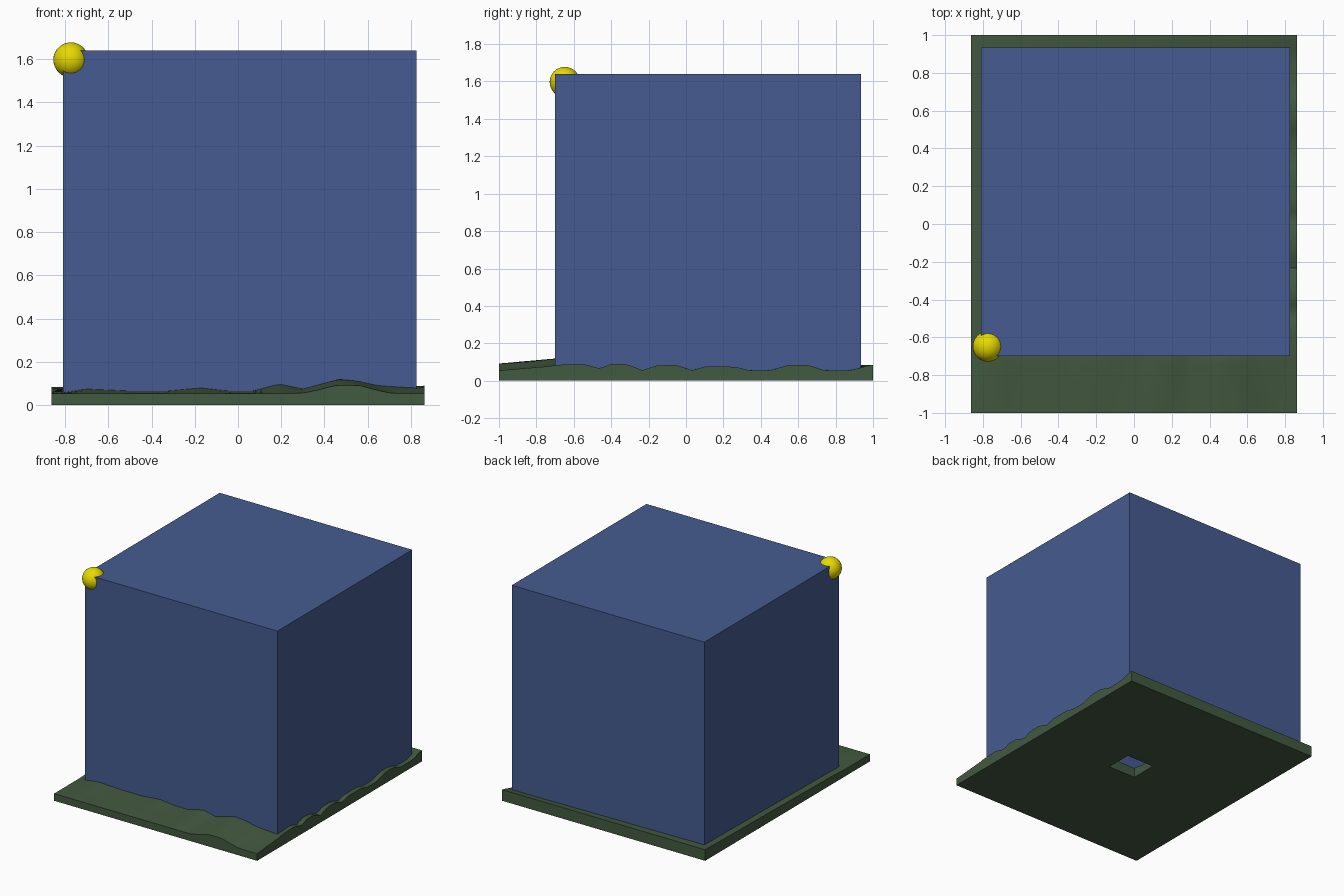
import bpy, bmesh

if "Cube" in bpy.data.objects:
    bpy.data.objects.remove(bpy.data.objects["Cube"])


def paint(ob, name, rgb):
    mat = bpy.data.materials.new(name)
    mat.diffuse_color = (*rgb, 1)
    mat.use_nodes = True
    mat.node_tree.nodes["Principled BSDF"].inputs["Base Color"].default_value = mat.diffuse_color
    ob.data.materials.append(mat)


def mesh_object(name, bm):
    bmesh.ops.recalc_face_normals(bm, faces=bm.faces)
    me = bpy.data.meshes.new(name)
    bm.to_mesh(me)
    bm.free()
    ob = bpy.data.objects.new(name, me)
    bpy.context.collection.objects.link(ob)
    return ob


def box(name, x0, x1, y0, y1, z0, z1, open_bottom=False):
    bm = bmesh.new()
    bmesh.ops.create_cube(bm, size=1)
    for v in bm.verts:
        v.co = (x1 if v.co.x > 0 else x0, y1 if v.co.y > 0 else y0, z1 if v.co.z > 0 else z0)
    ob_faces = [f for f in bm.faces if all(abs(v.co.z - z0) < 1e-6 for v in f.verts)]
    if open_bottom:
        bmesh.ops.delete(bm, geom=ob_faces, context='FACES_ONLY')
    return mesh_object(name, bm)


def lerp_profile(pts, t):
    if t <= pts[0][0]:
        return pts[0][1]
    for (a, za), (b, zb) in zip(pts, pts[1:]):
        if t <= b:
            return za + (zb - za) * (t - a) / (b - a)
    return pts[-1][1]


# Ground heights: front edge, line along the block's face, and right edge
FRONT = [(-.86, .055), (.29, .055), (.36, .068), (.45, .092), (.56, .092), (.64, .07), (.71, .055)]
ROW = [(-.86, .055), (-.8, .06), (-.7, .075), (-.5, .066), (-.33, .066), (-.17, .08), (-.05, .066),
       (.07, .066), (.19, .098), (.3, .075), (.47, .12), (.55, .112), (.65, .09), (.82, .08), (.86, .08)]
RIGHT = [(-1, .055), (-.68, .085), (-.55, .09), (-.46, .065), (-.4, .09), (-.32, .09), (-.23, .055),
         (-.15, .085), (-.05, .085), (.03, .055), (.1, .075), (.26, .075), (.34, .055), (.45, .055),
         (.55, .085), (.65, .085), (.74, .055), (.88, .055), (.97, .08), (1, .085)]


def height(x, y):
    left = .055 + .03 * (y + 1) / 2
    if y < -.7:
        t = (y + 1) / .3
        return lerp_profile(FRONT, x) * (1 - t) + lerp_profile(ROW, x) * t
    side = lerp_profile(RIGHT, y)
    w = min(1, max(0, (x + .86) / 1.72))
    flat = left * (1 - w) + side * w
    t = min(1, (y + .7) / .15)
    return flat if x > .84 else lerp_profile(ROW, x) * (1 - t) + flat * t


# Uneven ground slab with a square opening underneath
bm = bmesh.new()
bmesh.ops.create_grid(bm, x_segments=52, y_segments=60, size=1)
for v in bm.verts:
    v.co.x *= .863
    v.co.z = height(v.co.x, v.co.y)
ret = bmesh.ops.extrude_face_region(bm, geom=bm.faces[:])
for g in ret['geom']:
    if isinstance(g, bmesh.types.BMVert):
        g.co.z = 0
ground = mesh_object("ground_slab", bm)
paint(ground, "green", (.055, .1, .05))

cutter = box("opening_cutter", -.062, .178, -.07, .14, -.2, .4)
cutter.hide_render = True
cutter.hide_viewport = True
cut = ground.modifiers.new("opening", 'BOOLEAN')
cut.operation = 'DIFFERENCE'
cut.object = cutter

# Large block, hollow from below
block = box("block", -.81, .826, -.70, .935, .005, 1.641, open_bottom=True)
paint(block, "blue", (.06, .105, .28))

# Ball on the top front left corner
bpy.ops.mesh.primitive_uv_sphere_add(segments=32, ring_count=16, radius=.081, location=(-.773, -.648, 1.597))
ball = bpy.context.object
ball.name = "corner_ball"
bpy.ops.object.shade_smooth()
paint(ball, "yellow", (.8, .7, .0))

for ob in (ground,):
    bpy.context.view_layer.objects.active = ob
    for o in bpy.context.selected_objects:
        o.select_set(False)
    ob.select_set(True)
    bpy.ops.object.shade_smooth_by_angle(angle=.6)
